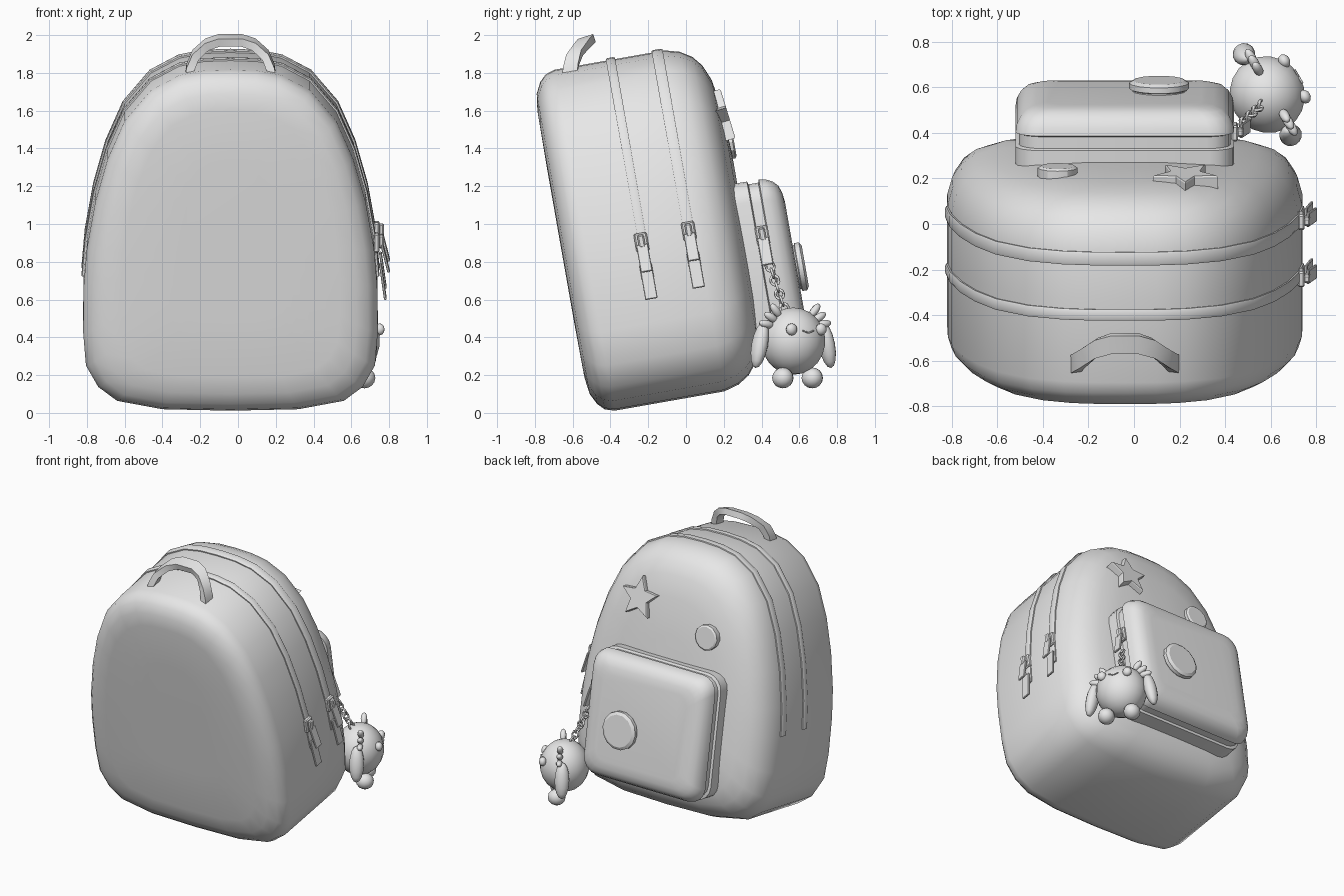
import bpy, bmesh, math
from mathutils import Matrix, Vector

if "Cube" in bpy.data.objects:
    bpy.data.objects.remove(bpy.data.objects["Cube"])

grey = bpy.data.materials.new("grey")
grey.diffuse_color = (0.8, 0.8, 0.8, 1)
grey.use_nodes = True
grey.node_tree.nodes["Principled BSDF"].inputs["Base Color"].default_value = grey.diffuse_color

LEAN = Matrix.Rotation(math.radians(10), 4, 'X')   # the whole bag leans
CX = -0.04                                         # centre line of the bag


def finish(name, bm, mat=LEAN, angle=40):
    bmesh.ops.recalc_face_normals(bm, faces=bm.faces[:])
    bm.transform(mat)
    me = bpy.data.meshes.new(name)
    bm.to_mesh(me)
    bm.free()
    me.materials.append(grey)
    ob = bpy.data.objects.new(name, me)
    bpy.context.collection.objects.link(ob)
    bpy.context.view_layer.objects.active = ob
    ob.select_set(True)
    bpy.ops.object.shade_smooth_by_angle(angle=math.radians(angle))
    ob.select_set(False)
    return ob


def skin(bm, rings, closed=True):
    """Bridge equal rings of points and cap both ends."""
    vr = [[bm.verts.new(p) for p in r] for r in rings]
    n = len(vr[0])
    for a, b in zip(vr, vr[1:]):
        for i in range(n):
            j = (i + 1) % n
            bm.faces.new((a[i], a[j], b[j], b[i]))
    bm.faces.new(vr[0])
    bm.faces.new(vr[-1])


def loft(name, outline, half, rings, centre=(0, 0, 0), mat=LEAN, angle=40):
    """Stack an x-z outline along y; each ring is (y, inset)."""
    bm = bmesh.new()
    hx, hz = half
    skin(bm, [[(centre[0] + x * (1 - i / hx), centre[1] + y, centre[2] + z * (1 - i / hz))
               for x, z in outline] for y, i in rings])
    return finish(name, bm, mat, angle)


def box(bm, centre, size, rot=Matrix()):
    m = Matrix.Translation(centre) @ rot @ Matrix.Diagonal((*size, 1))
    vs = bmesh.ops.create_cube(bm, size=1, matrix=m)["verts"]
    edges = list({e for v in vs for e in v.link_edges})
    bmesh.ops.bevel(bm, geom=edges, offset=min(size) * 0.25, segments=1, affect='EDGES')


def ball(name, centre, radii, rot=Matrix(), frame=Matrix(), seg=14):
    bm = bmesh.new()
    bmesh.ops.create_uvsphere(bm, u_segments=seg, v_segments=seg // 2 + 1, radius=1,
                              matrix=Matrix.Translation(centre) @ rot @ Matrix.Diagonal((*radii, 1)))
    return finish(name, bm, frame, 60)


def circle(r, n):
    return [(r * math.cos(2 * math.pi * k / n), r * math.sin(2 * math.pi * k / n)) for k in range(n)]


# Main body: arched outline, flat front, softly domed back
half = [(0, 1.91), (.14, 1.905), (.27, 1.88), (.42, 1.80), (.56, 1.635), (.65, 1.43), (.715, 1.2),
        (.76, .95), (.777, .75), (.78, .5), (.765, .32), (.70, .205), (.60, .13), (.36, .085), (0, .077)]
arch = half + [(-x, z) for x, z in half[-2:0:-1]]
loft("body", [(x, z - 1) for x, z in arch], (.78, .92),
     [(-.50, .5), (-.497, .2), (-.485, .11), (-.455, .05), (-.42, .016), (-.37, 0), (0, 0), (.22, 0),
      (.30, .022), (.36, .06), (.405, .115), (.44, .2), (.465, .35), (.478, .6)], (CX, 0, 1), angle=60)

# Zip bands running over the arch
upper = [p for p in half if p[1] > .74]
path = [(-x, z) for x, z in upper[:0:-1]] + upper
for name, y0, y1 in (("front_zip_band", -.093, -.044), ("back_zip_band", .153, .212)):
    bm = bmesh.new()
    rings = []
    for k, (x, z) in enumerate(path):
        a, b = path[max(k - 1, 0)], path[min(k + 1, len(path) - 1)]
        n = Vector((-(b[1] - a[1]), b[0] - a[0])).normalized()
        rings.append([(CX + x + n.x * o, y, z + n.y * o)
                      for y, o in ((y0, -.03), (y0, .008), (y0 + .01, .012),
                                   (y1 - .01, .012), (y1, .008), (y1, -.03))])
    skin(bm, rings)
    finish(name, bm)

# Front pocket with a zip groove
rect = []
for q, (sx, sz) in enumerate(((1, 1), (-1, 1), (-1, -1), (1, -1))):
    for k in range(5):
        t = math.radians(90 * q + 22.5 * k)
        rect.append((sx * .37 + .11 * math.cos(t), sz * .33 + .11 * math.sin(t)))
loft("pocket", rect, (.48, .44),
     [(.40, 0), (.53, 0), (.536, .016), (.588, .016), (.594, 0), (.63, .006), (.665, .024),
      (.69, .05), (.704, .09), (.71, .14)], (CX, 0, .71))

# Pocket button and small badge
loft("pocket_button", circle(.132, 14), (.132, .132),
     [(.69, .012), (.715, .012), (.72, 0), (.745, 0), (.757, .02)], (.11, 0, .657), angle=30)
loft("round_badge", circle(.088, 12), (.088, .088),
     [(.42, 0), (.492, 0), (.5, .012)], (-.335, 0, 1.37), angle=30)

# Star badge, following the curve of the panel
star = [((.15 if k % 2 == 0 else .07) * math.sin(math.pi * k / 5),
         (.15 if k % 2 == 0 else .07) * math.cos(math.pi * k / 5)) for k in range(10)]
loft("star_badge", star, (.15, .15), [(-.04, 0), (.02, 0), (.026, .008)],
     mat=LEAN @ Matrix.Translation((.225, .47, 1.505)) @ Matrix.Rotation(math.radians(7), 4, 'X'), angle=20)

# Top handle: flat strap bent into an arch
side = [(.22, -.615, 1.77), (.212, -.61, 1.83), (.185, -.59, 1.895), (.125, -.545, 1.95), (.06, -.525, 1.972)]
strap = [Vector((-x, y, z)) for x, y, z in side] + [Vector(p) for p in side[::-1]]
wide = Vector((0, .95, .3)).normalized() * .042
bm = bmesh.new()
rings = []
for k, p in enumerate(strap):
    t = strap[min(k + 1, len(strap) - 1)] - strap[max(k - 1, 0)]
    n = wide.cross(t).normalized() * .022
    rings.append([p + Vector((CX, 0, 0)) + a * wide + b * n
                  for a, b in ((-1, -1), (1, -1), (1, 1), (-1, 1))])
skin(bm, rings)
finish("top_handle", bm, Matrix(), 35)


# Zip pulls: slider, bridge and hanging tabs
def zip_pull(name, x, y, z, tabs):
    bm = bmesh.new()
    box(bm, (x + .012, y, z), (.03, .07, .10))
    box(bm, (x + .036, y, z + .005), (.03, .035, .07))
    rot = Matrix.Rotation(math.radians(-14), 4, 'Y')
    box(bm, (x + .058, y, z - .085), (.014, .062, .15), rot)
    if tabs == 2:
        box(bm, (x + .045, y, z - .21), (.014, .066, .19), Matrix.Rotation(math.radians(-8), 4, 'Y'))
    finish(name, bm, angle=25)


zip_pull("front_zip_pull", .722, -.075, .93, 2)
zip_pull("back_zip_pull", .722, .182, .945, 2)
zip_pull("pocket_zip_pull", .43, .562, .855, 1)

# Chain from the pocket zip to the charm
start, end = Vector((.475, .445, .775)), Vector((.555, .52, .555))
turn = (end - start).to_track_quat('X', 'Z').to_matrix().to_4x4()
for k in range(7):
    bm = bmesh.new()
    m = (Matrix.Translation(start.lerp(end, k / 6)) @ turn
         @ Matrix.Rotation(math.radians(45 + 90 * (k % 2)), 4, 'X'))
    rows = []
    for i in range(12):
        a = 2 * math.pi * i / 12
        rows.append([bm.verts.new(((.022 + .007 * math.cos(b)) * math.cos(a) * 1.2,
                                   (.022 + .007 * math.cos(b)) * math.sin(a), .007 * math.sin(b)))
                     for b in [2 * math.pi * j / 6 for j in range(6)]])
    for i in range(12):
        for j in range(6):
            r, s, j2 = rows[i], rows[(i + 1) % 12], (j + 1) % 6
            bm.faces.new((r[j], s[j], s[j2], r[j2]))
    finish("chain_link", bm, m, 60)

# Charm: a round creature looking along its own +x
charm = Matrix.Translation((.585, .568, .38)) @ Matrix.Rotation(math.radians(30), 4, 'Z')
ball("charm_body", (0, 0, 0), (.165, .172, .178), frame=charm, seg=20)
for s in (-1, 1):
    tilt = Matrix.Rotation(math.radians(12 * s), 4, 'X')
    ball("charm_arm", (.0, .205 * s, -.02), (.05, .042, .125), tilt, charm)
    ball("charm_foot", (.045, .09 * s, -.195), (.06, .056, .055), frame=charm)
    ball("charm_eye", (.138, .09 * s, .062), (.026, .032, .032), frame=charm, seg=10)
    for k in range(3):
        fan = Matrix.Rotation(math.radians(-s * (20 + 28 * k)), 4, 'X')
        ball("charm_frill", (.02, s * (.175 - .028 * k), .09 + .036 * k), (.022, .022, .045),
             Matrix.Rotation(math.radians(-s * (80 - 20 * k)), 4, 'X'), charm, 10)

# Charm mouth: two short strokes
bm = bmesh.new()
for s in (-1, 1):
    box(bm, (.159, .018 * s, .05), (.009, .036, .007), Matrix.Rotation(math.radians(20 * s), 4, 'X'))
finish("charm_mouth", bm, charm)
